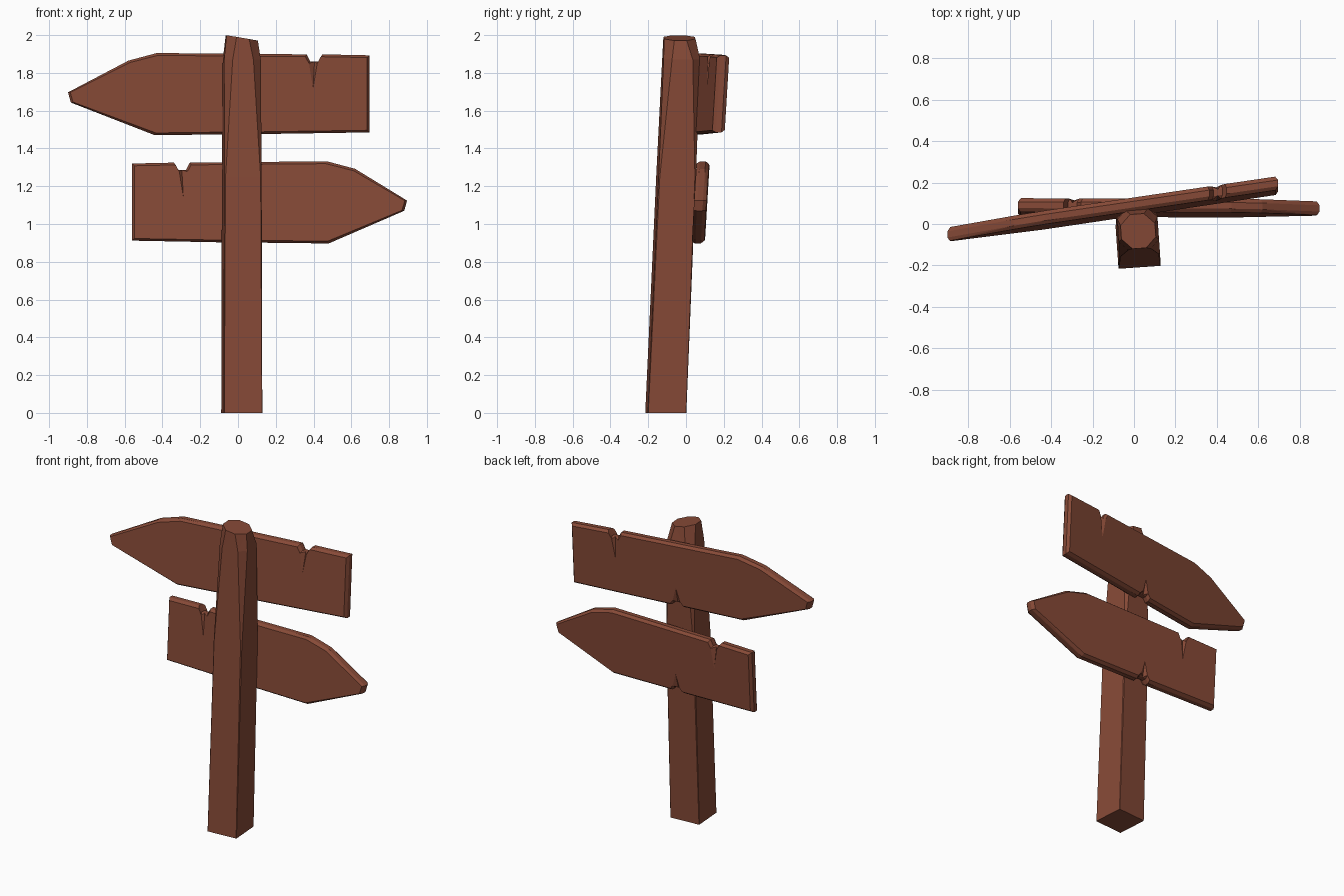
import bpy, bmesh, math

if "Cube" in bpy.data.objects:
    bpy.data.objects.remove(bpy.data.objects["Cube"])

wood = bpy.data.materials.new("red_brown_wood")
wood.diffuse_color = (0.24, 0.068, 0.038, 1)
wood.use_nodes = True
wood.node_tree.nodes["Principled BSDF"].inputs["Base Color"].default_value = wood.diffuse_color


def loft(name, rings):
    """Closed solid from a stack of equal-length vertex rings."""
    bm = bmesh.new()
    vs = [[bm.verts.new(p) for p in r] for r in rings]
    n = len(vs[0])
    for a, b in zip(vs, vs[1:]):
        for i in range(n):
            j = (i + 1) % n
            bm.faces.new((a[i], a[j], b[j], b[i]))
    bm.faces.new(vs[0])
    bm.faces.new(vs[-1])
    bmesh.ops.recalc_face_normals(bm, faces=bm.faces)
    # split concave and warped faces into flat facets
    bmesh.ops.triangulate(bm, faces=bm.faces[:])
    me = bpy.data.meshes.new(name)
    bm.to_mesh(me)
    bm.free()
    me.materials.append(wood)
    ob = bpy.data.objects.new(name, me)
    bpy.context.collection.objects.link(ob)
    return ob


# leaning post: square at the foot, whittled corners towards the top
def post_ring(z, half, chamfer, tilt=0.0, dy=0.0):
    h, c = half, half - chamfer
    cs, sn = math.cos(math.radians(4)), math.sin(math.radians(4))
    pts = [(-c, -h), (c, -h), (h, -c), (h, c), (c, h), (-c, h), (-h, c), (-h, -c)]
    cy = -0.107 + 0.0435 * z + dy
    return [(0.02 + x * cs - y * sn, cy + x * sn + y * cs, z - tilt * x) for x, y in pts]


loft("post", [post_ring(0.0, 0.102, 0.002),
              post_ring(1.25, 0.099, 0.006),
              post_ring(1.87, 0.097, 0.042),
              post_ring(1.985, 0.083, 0.05, 0.17, -0.014)])


# arrow board: side = direction the tip points; z0 = mid height
def board(name, side, z0, tip, shoulder, butt, notch, y0, yaw):
    def outline(deep_top, deep_bottom):
        return [(tip, 0.012), (tip - 0.015, -0.042), (shoulder, -0.215),
                (0.045, -0.21), (0.025, -0.185), (0.0, deep_bottom),
                (-0.025, -0.185), (-0.045, -0.21),
                (butt, -0.2), (butt, 0.208),
                (notch - 0.042, 0.213), (notch - 0.022, 0.175), (notch, deep_top),
                (notch + 0.022, 0.175), (notch + 0.042, 0.213),
                (shoulder - 0.01, 0.22), (shoulder + 0.14, 0.18)]

    def ring(depth, deep_top, deep_bottom, inset):
        mid = (tip + butt) / 2
        kx, kz = 1 - inset / (tip - mid), 1 - inset / 0.21
        out = []
        for x, z in outline(deep_top, deep_bottom):
            x, z = side * (mid + (x - mid) * kx), z * kz
            out.append((x, y0 + yaw * x + 0.06 * z + depth, z0 + z))
        return out

    loft(name, [ring(-0.033, 0.035, -0.18, 0.012),
                ring(-0.016, 0.174, -0.184, 0),
                ring(0.014, 0.174, -0.184, 0),
                ring(0.033, 0.035, -0.09, 0.014)])


board("upper_board", -1, 1.685, 0.90, 0.44, -0.695, -0.405, 0.083, 0.148)
board("lower_board", 1, 1.112, 0.895, 0.48, -0.56, -0.297, 0.078, -0.003)
